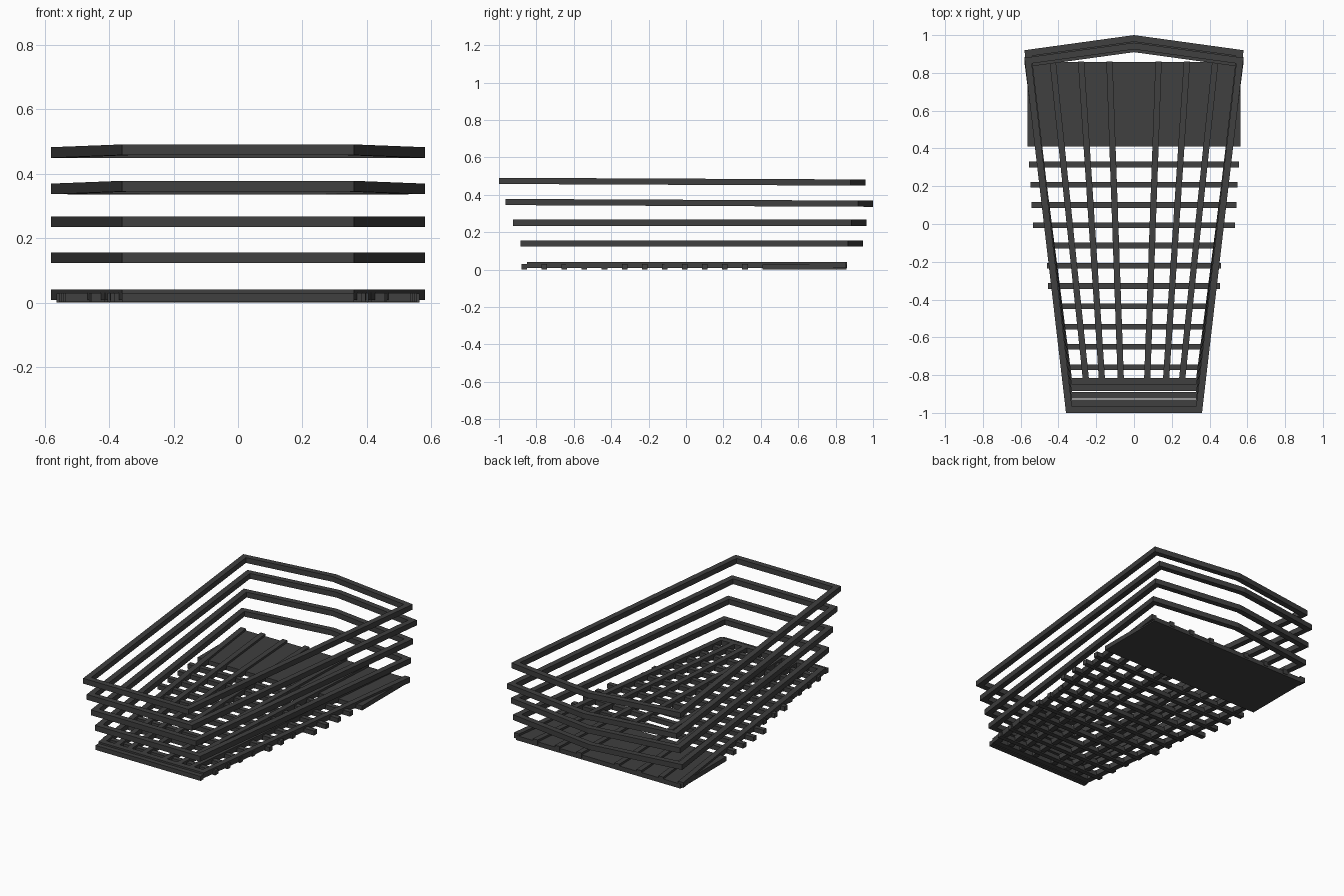
import bpy, bmesh
from mathutils import Vector

if "Cube" in bpy.data.objects:
    bpy.data.objects.remove(bpy.data.objects["Cube"])

mat = bpy.data.materials.new("dark_metal")
mat.diffuse_color = (0.05, 0.05, 0.05, 1)
mat.use_nodes = True
mat.node_tree.nodes["Principled BSDF"].inputs["Base Color"].default_value = mat.diffuse_color
T = 0.035  # bar thickness


def finish(name, bm):
    bmesh.ops.recalc_face_normals(bm, faces=bm.faces)
    me = bpy.data.meshes.new(name)
    bm.to_mesh(me)
    bm.free()
    me.materials.append(mat)
    ob = bpy.data.objects.new(name, me)
    bpy.context.collection.objects.link(ob)
    return ob


def inset(pts, closed):
    """Mitred inward offset of a counter-clockwise outline."""
    out, n = [], len(pts)
    for i, p in enumerate(pts):
        p = Vector(p)
        dirs = []
        if closed or i > 0:
            dirs.append((p - Vector(pts[i - 1])).normalized())
        if closed or i < n - 1:
            dirs.append((Vector(pts[(i + 1) % n]) - p).normalized())
        if len(dirs) == 1:  # open end, cut square to the y axis
            out.append(p + Vector((-T if p.x > 0 else T, 0)))
            continue
        n0, n1 = [Vector((-d.y, d.x)) for d in dirs]
        out.append(p + (n0 + n1) * T / (1 + n0.dot(n1)))
    return out


def frame(name, pts, z_front, z_back, height, closed=True):
    """Square-section bar following an outline, tilted from front to back."""
    y0, y1 = min(p[1] for p in pts), max(p[1] for p in pts)
    zed = lambda y: z_front + (z_back - z_front) * (y - y0) / (y1 - y0)
    bm = bmesh.new()
    secs = []
    for o, i in zip(pts, inset(pts, closed)):
        secs.append([bm.verts.new((q[0], q[1], zed(q[1]) + h))
                     for q, h in ((o, 0), (o, height), (i, height), (i, 0))])
    n = len(secs)
    for k in range(n if closed else n - 1):
        a, b = secs[k], secs[(k + 1) % n]
        for j in range(4):
            m = (j + 1) % 4
            bm.faces.new((a[j], a[m], b[m], b[j]))
    if not closed:
        bm.faces.new(secs[0])
        bm.faces.new(secs[-1])
    return finish(name, bm)


def prism(name, pts, z0, z1):
    bm = bmesh.new()
    f = bm.faces.new([bm.verts.new((x, y, z0)) for x, y in pts])
    r = bmesh.ops.extrude_face_region(bm, geom=[f])
    bmesh.ops.translate(bm, vec=(0, 0, z1 - z0),
                        verts=[v for v in r["geom"] if isinstance(v, bmesh.types.BMVert)])
    return finish(name, bm)


def box(name, w, y0, y1, z0, z1):
    return prism(name, [(-w, y0), (w, y0), (w, y1), (-w, y1)], z0, z1)


# upper rails: front y, apex y, front z, back z
rails = [(-0.885, 0.945, 0.123, 0.123), (-0.925, 0.965, 0.234, 0.234),
         (-0.965, 1.0, 0.345, 0.336), (-1.0, 0.96, 0.458, 0.449)]
for k, (yf, yb, zf, zb) in enumerate(rails):
    outline = [(-0.36, yf), (0.36, yf), (0.58, yb - 0.08), (0, yb), (-0.58, yb - 0.08)]
    frame(f"side_rail_{k + 1}", outline, zf, zb, 0.033)

# bottom frame, open at the back
frame("bottom_frame", [(-0.58, 0.855), (-0.36, -0.85), (0.36, -0.85), (0.58, 0.855)],
      0.008, 0.008, 0.033, closed=False)

# lengthwise floor slats fanning out to the back
for k, (xf, xb) in enumerate([(0.07, 0.13), (0.17, 0.28), (0.255, 0.43)]):
    for s, side in ((1, "right"), (-1, "left")):
        h = 0.0165
        prism(f"long_slat_{side}_{k + 1}",
              [(s * xf - h, -0.82), (s * xf + h, -0.82), (s * xb + h, 0.86), (s * xb - h, 0.86)],
              0.01, 0.041)

# crosswise floor slats
widths = [0.36, 0.385, 0.395, 0.405, 0.415, 0.455, 0.46, 0.463, 0.535, 0.542, 0.548, 0.556]
for k, w in enumerate(widths):
    y = -0.865 + k * 0.1073
    box(f"cross_slat_{k + 1}", w, y - 0.015, y + 0.015, 0.002, 0.03)

# solid rear floor plate
box("floor_plate", 0.563, 0.41, 0.857, 0.0, 0.028)
